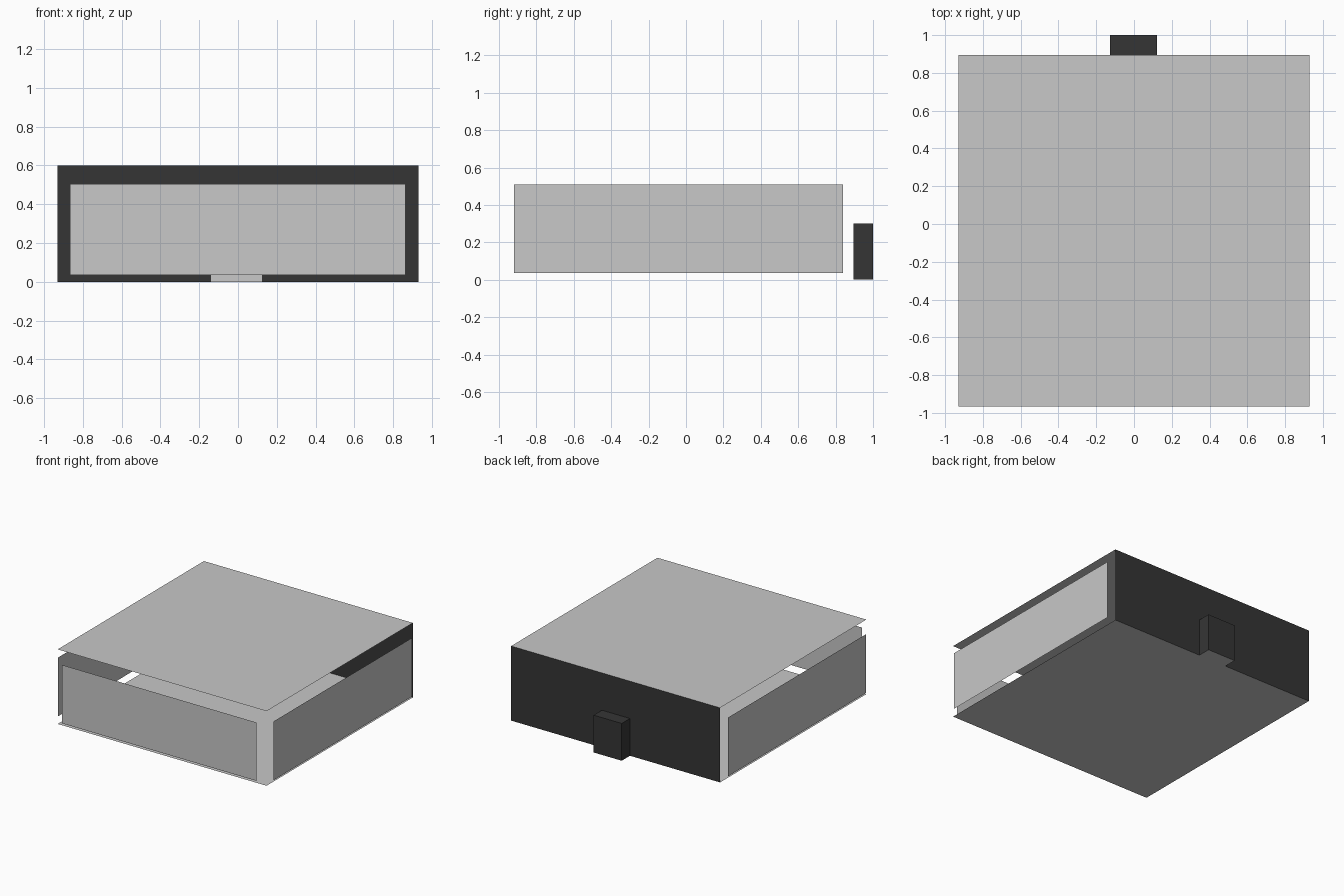
import bpy

if "Cube" in bpy.data.objects:
    bpy.data.objects.remove(bpy.data.objects["Cube"])


def material(name, value):
    m = bpy.data.materials.new(name)
    m.diffuse_color = (value, value, value, 1)
    m.use_nodes = True
    m.node_tree.nodes["Principled BSDF"].inputs["Base Color"].default_value = m.diffuse_color
    return m


LIGHT = material("light grey", 0.58)
DARK = material("charcoal", 0.036)


def add(name, verts, faces, mats):
    mesh = bpy.data.meshes.new(name)
    mesh.from_pydata(verts, [], faces)
    for m in mats:
        mesh.materials.append(m)
    obj = bpy.data.objects.new(name, mesh)
    bpy.context.collection.objects.link(obj)
    return obj


def sheet(name, axis, pos, a, b, mat, flip=False):
    """Flat rectangle across one axis; a and b are ranges on the other two axes."""
    corners = [(a[0], b[0]), (a[1], b[0]), (a[1], b[1]), (a[0], b[1])]
    verts = []
    for c in corners:
        p = list(c)
        p.insert(axis, pos)
        verts.append(p)
    return add(name, verts, [(3, 2, 1, 0) if flip else (0, 1, 2, 3)], [mat])


# top and bottom sheets
sheet("top_panel", 2, 0.60, (-0.93, 0.93), (-0.965, 0.895), LIGHT)
sheet("bottom_panel", 2, 0.0, (-0.93, 0.93), (-0.965, 0.895), LIGHT, True)

# floating front and side panels
sheet("front_panel", 1, -1.0, (-0.866, 0.864), (0.035, 0.505), LIGHT)
sheet("right_panel", 0, 0.96, (-0.92, 0.84), (0.035, 0.508), LIGHT)
sheet("left_panel", 0, -0.96, (-0.92, 0.84), (0.035, 0.508), LIGHT, True)

# dark back panel
sheet("back_panel", 1, 0.895, (-0.93, 0.93), (0.0, 0.60), DARK, True)

# small connector box on the back, with a light underside
x0, x1, y0, y1, z0, z1 = -0.128, 0.122, 0.895, 1.0, 0.0, 0.30
box = add("rear_box",
          [(x, y, z) for z in (z0, z1) for x, y in ((x0, y0), (x1, y0), (x1, y1), (x0, y1))],
          [(3, 2, 1, 0), (4, 5, 6, 7), (1, 2, 6, 5), (2, 3, 7, 6), (3, 0, 4, 7)],
          [DARK, LIGHT])
for p in box.data.polygons:
    p.material_index = 1 if p.normal.z < -0.5 else 0

# light plate closing the box on the inside of the back panel
sheet("rear_box_inner_plate", 1, 0.889, (-0.14, 0.124), (0.0, 0.30), LIGHT)
